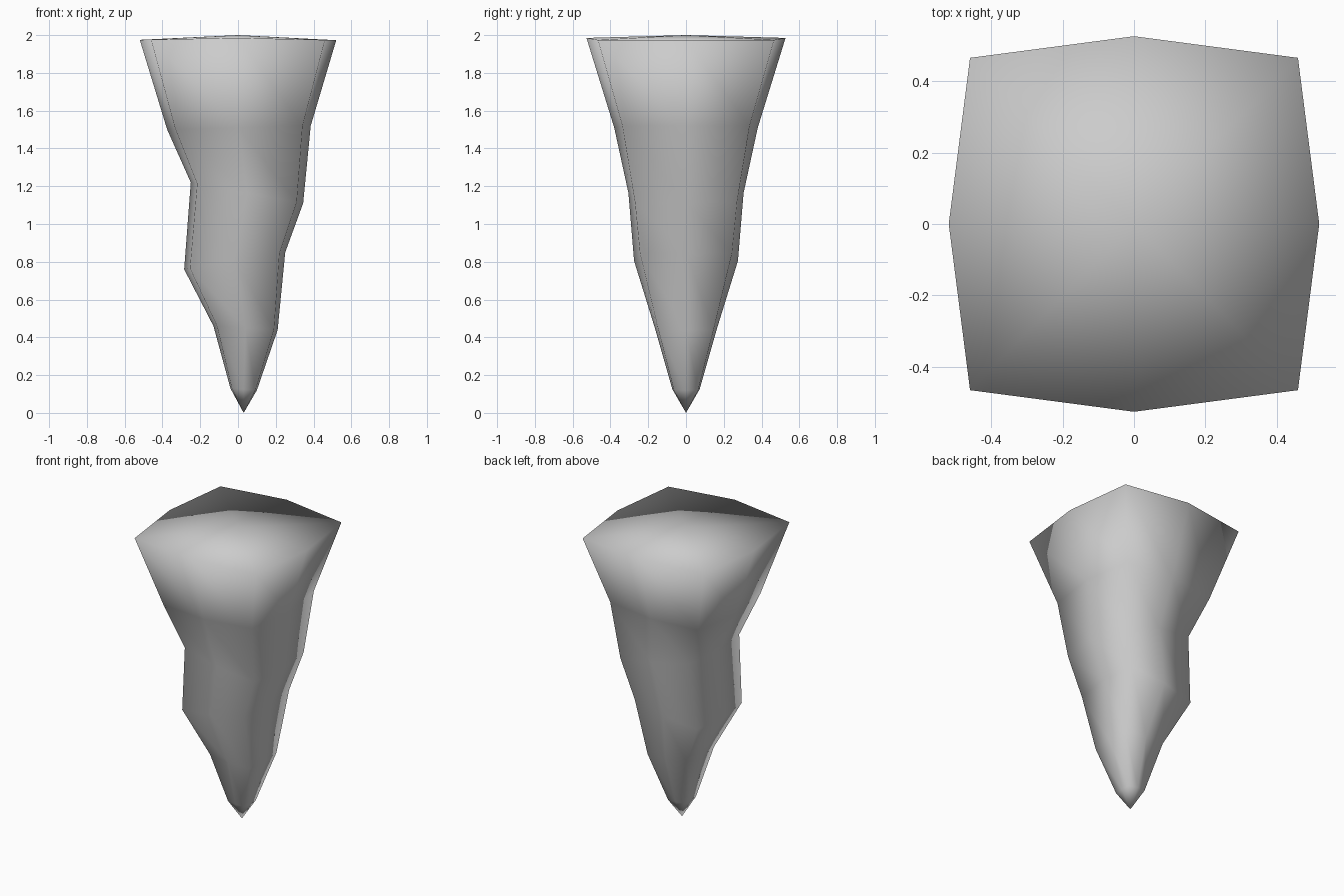
import bpy
import bmesh
from mathutils import Vector

cube = bpy.data.objects.get("Cube")
if cube:
    bpy.data.objects.remove(cube, do_unlink=True)

# One plain stone colour
stone = bpy.data.materials.new("stone_grey")
stone.use_nodes = True
colour = (0.6, 0.6, 0.6, 1)
stone.diffuse_color = colour
stone.node_tree.nodes["Principled BSDF"].inputs["Base Color"].default_value = colour

# Rounded-square outline: four side points and four slightly pulled-in corners
C = 0.885
OUTLINE = [(1, 0), (C, C), (0, 1), (-C, C), (-1, 0), (-C, -C), (0, -1), (C, -C)]

# Tilted rings from top to bottom: left x, left z, right x, right z, half depth
RINGS = [
    (-0.52, 1.975, 0.52, 1.973, 0.527),
    (-0.375, 1.50, 0.385, 1.52, 0.38),
    (-0.25, 1.22, 0.345, 1.11, 0.305),
    (-0.285, 0.76, 0.25, 0.85, 0.275),
    (-0.13, 0.46, 0.21, 0.44, 0.165),
    (-0.04, 0.13, 0.10, 0.12, 0.072),
]


def add_ring(bm, x0, z0, x1, z1, depth, crown=0.0):
    a, b = Vector((x0, 0, z0)), Vector((x1, 0, z1))
    mid, half = (a + b) / 2, (b - a) / 2
    return [bm.verts.new(mid + half * u + Vector((0, depth * v, crown * (1 - abs(u)))))
            for u, v in OUTLINE]


def cap(bm, ring, tip):
    for i in range(len(ring)):
        bm.faces.new((ring[i - 1], ring[i], tip))


# Tapered crooked rock spike with a low crown and a pointed lower end
bm = bmesh.new()
rings = [add_ring(bm, *r, crown=0.011 if i == 0 else 0) for i, r in enumerate(RINGS)]
for upper, lower in zip(rings, rings[1:]):
    for i in range(len(OUTLINE)):
        bm.faces.new((upper[i - 1], lower[i - 1], lower[i], upper[i]))
cap(bm, rings[0], bm.verts.new((0, 0, 2)))
cap(bm, rings[-1], bm.verts.new((0.03, 0, 0)))
bmesh.ops.recalc_face_normals(bm, faces=bm.faces)
for face in bm.faces:
    face.smooth = True

mesh = bpy.data.meshes.new("rock_spike")
bm.to_mesh(mesh)
bm.free()
mesh.materials.append(stone)
spike = bpy.data.objects.new("rock_spike", mesh)
bpy.context.collection.objects.link(spike)
